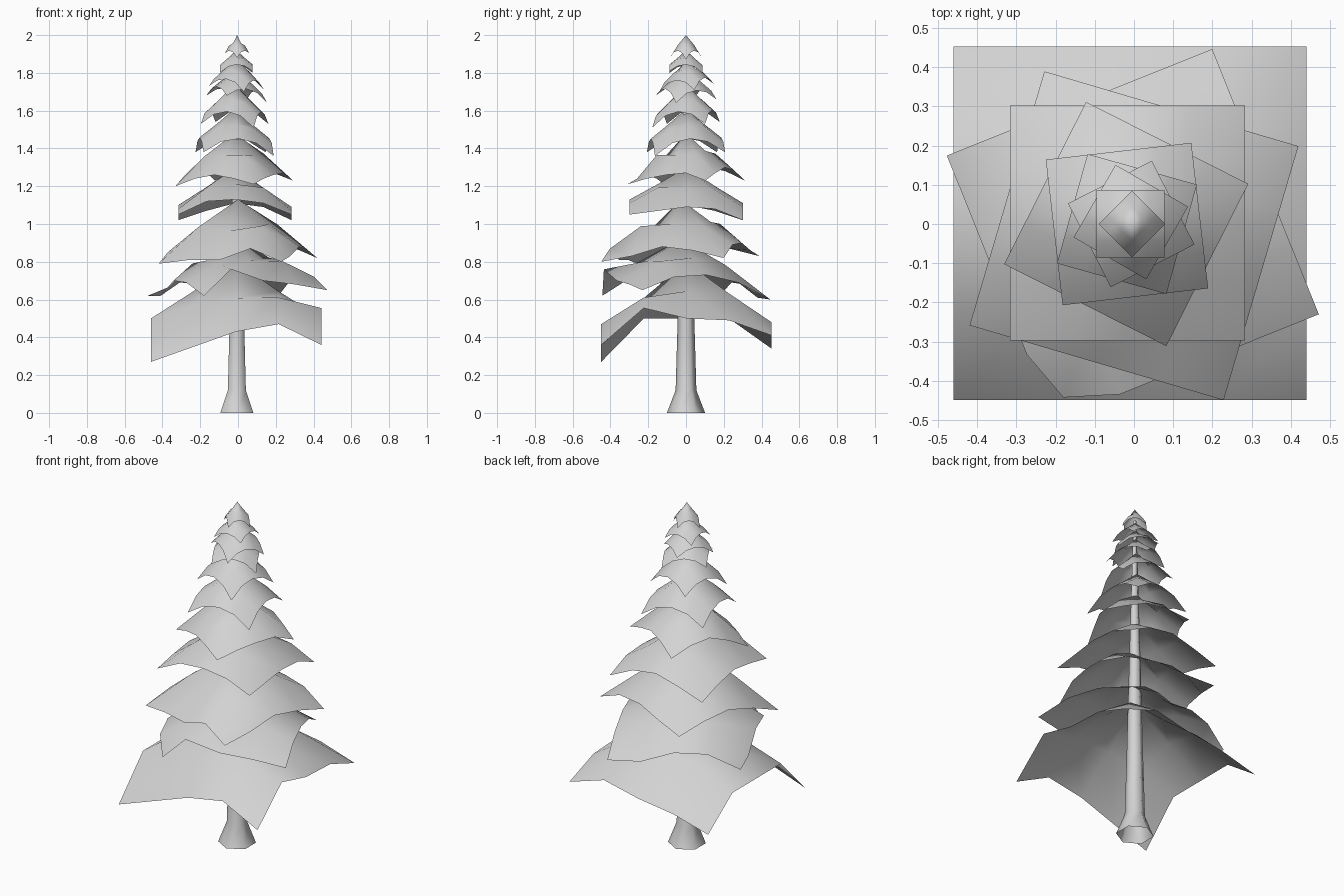
import bpy
import bmesh
import math
from mathutils import Matrix, Vector

cube = bpy.data.objects.get("Cube")
if cube:
    bpy.data.objects.remove(cube, do_unlink=True)

grey = bpy.data.materials.new("light grey")
grey.use_nodes = True
grey.diffuse_color = (0.65, 0.65, 0.65, 1)
grey.node_tree.nodes["Principled BSDF"].inputs["Base Color"].default_value = (0.65, 0.65, 0.65, 1)


def add_object(name, bm):
    """Turn a bmesh into a smooth grey object."""
    mesh = bpy.data.meshes.new(name)
    bm.to_mesh(mesh)
    bm.free()
    mesh.materials.append(grey)
    for face in mesh.polygons:
        face.use_smooth = True
    obj = bpy.data.objects.new(name, mesh)
    bpy.context.collection.objects.link(obj)
    return obj


def even_edges(peak, corners):
    """Edge heights for a regular tier: each side arches between its corners."""
    a, b, c, d = corners
    sides = []
    for start, end in ((a, b), (b, c), (d, c), (a, d)):
        lows = [start + (end - start) * s for s in (0.25, 0.5, 0.75)]
        sides.append([peak - (peak - low) * f for low, f in zip(lows, (0.74, 0.66, 0.74))])
    return sides


def branch_tier(name, centre, half, angle, peak, corners, edges=None, nudges={}):
    """Square sheet of 4 x 4 faces that peaks at the trunk and droops at the corners.
    Corners run front-left, front-right, back-right, back-left on the grid.
    Edges give three heights each for the front, right, back and left sides."""
    front, right, back, left = edges or even_edges(peak, corners)
    a, b, c, d = corners
    rim = {(-2, -2): a, (2, -2): b, (2, 2): c, (-2, 2): d}
    for k in range(3):
        rim[k - 1, -2], rim[k - 1, 2] = front[k], back[k]
        rim[2, k - 1], rim[-2, k - 1] = right[k], left[k]

    bm = bmesh.new()
    bmesh.ops.create_grid(bm, x_segments=4, y_segments=4, size=1)
    turn = Matrix.Rotation(math.radians(angle), 3, "Z")
    for v in bm.verts:
        i, j = round(v.co.x * 2), round(v.co.y * 2)
        if (i, j) in rim:
            z = rim[i, j]
        elif (i, j) == (0, 0):
            z = peak
        else:
            share = 0.43 if i and j else 0.52
            z = peak - (peak - rim[i * 2, j * 2]) * share
        v.co = turn @ Vector((i * half / 2, j * half / 2, 0)) + Vector((*centre, z))
        v.co += Vector(nudges.get((i, j), (0, 0, 0)))
    return add_object(name, bm)


# Trunk: six-sided flared foot, long thin taper, open underneath
bm = bmesh.new()
SIDES = 6
previous = None
for z, radius in ((0, 0.101), (0.12, 0.055), (0.43, 0.046), (1.1, 0.03), (1.93, 0.008)):
    ring = []
    for k in range(SIDES):
        turn = math.tau * (k + 0.5) / SIDES
        ring.append(bm.verts.new((radius * math.cos(turn) - 0.006, radius * math.sin(turn), z)))
    if previous:
        for k in range(SIDES):
            n = (k + 1) % SIDES
            bm.faces.new((previous[k], previous[n], ring[n], ring[k]))
    previous = ring
add_object("trunk", bm)

# Wide, uneven branch tiers from the ground up
branch_tier("branches_bottom", (-0.01, 0.002), 0.451, 0, 0.8, (0.27, 0.36, 0.41, 0.34),
            ((0.35, 0.43, 0.47), (0.555, 0.5, 0.49), (0.4, 0.43, 0.48), (0.5, 0.5, 0.5)))
branch_tier("branches_second", (-0.003, -0.028), 0.365, 21.9, 0.92, (0.62, 0.65, 0.6, 0.62),
            ((0.76, 0.7, 0.68), (0.72, 0.73, 0.69), (0.69, 0.68, 0.61), (0.69, 0.7, 0.62)),
            {(-2, -2): (0.025, 0.06, 0)})
branch_tier("branches_third", (0, -0.03), 0.338, -16.4, 1.13, (0.79, 0.8, 0.82, 0.83),
            ((0.81, 0.81, 0.87), (0.83, 0.88, 0.86), (0.86, 0.9, 0.89), (0.85, 0.89, 0.87)))
branch_tier("branches_fourth", (-0.016, 0.002), 0.3, 0, 1.3, (1.05, 1.05, 1.02, 1.02),
            ((1.12, 1.13, 1.11), (1.07, 1.09, 1.08), (1.07, 1.11, 1.09), (1.08, 1.1, 1.07)))
branch_tier("branches_fifth", (-0.02, 0), 0.232, -26.8, 1.48, (1.2, 1.21, 1.23, 1.23),
            ((1.24, 1.26, 1.24), (1.24, 1.26, 1.27), (1.28, 1.3, 1.27), (1.26, 1.3, 1.28)))

# Narrow, regular tiers up to the tip
branch_tier("branches_sixth", (-0.018, 0), 0.187, 6.6, 1.61, (1.38, 1.36, 1.38, 1.38))
branch_tier("branches_seventh", (-0.018, 0), 0.145, -15.6, 1.74, (1.53, 1.51, 1.53, 1.54))
branch_tier("branches_eighth", (-0.007, 0), 0.12, 27, 1.82, (1.68, 1.64, 1.66, 1.68))
branch_tier("branches_ninth", (-0.008, 0.005), 0.107, -30, 1.87, (1.73, 1.7, 1.71, 1.74))
branch_tier("branches_tenth", (-0.009, 0), 0.087, 0, 1.92, (1.8, 1.81, 1.8, 1.8))
branch_tier("branches_tip", (-0.005, 0), 0.06, 45, 2.0, (1.88, 1.87, 1.88, 1.87))
